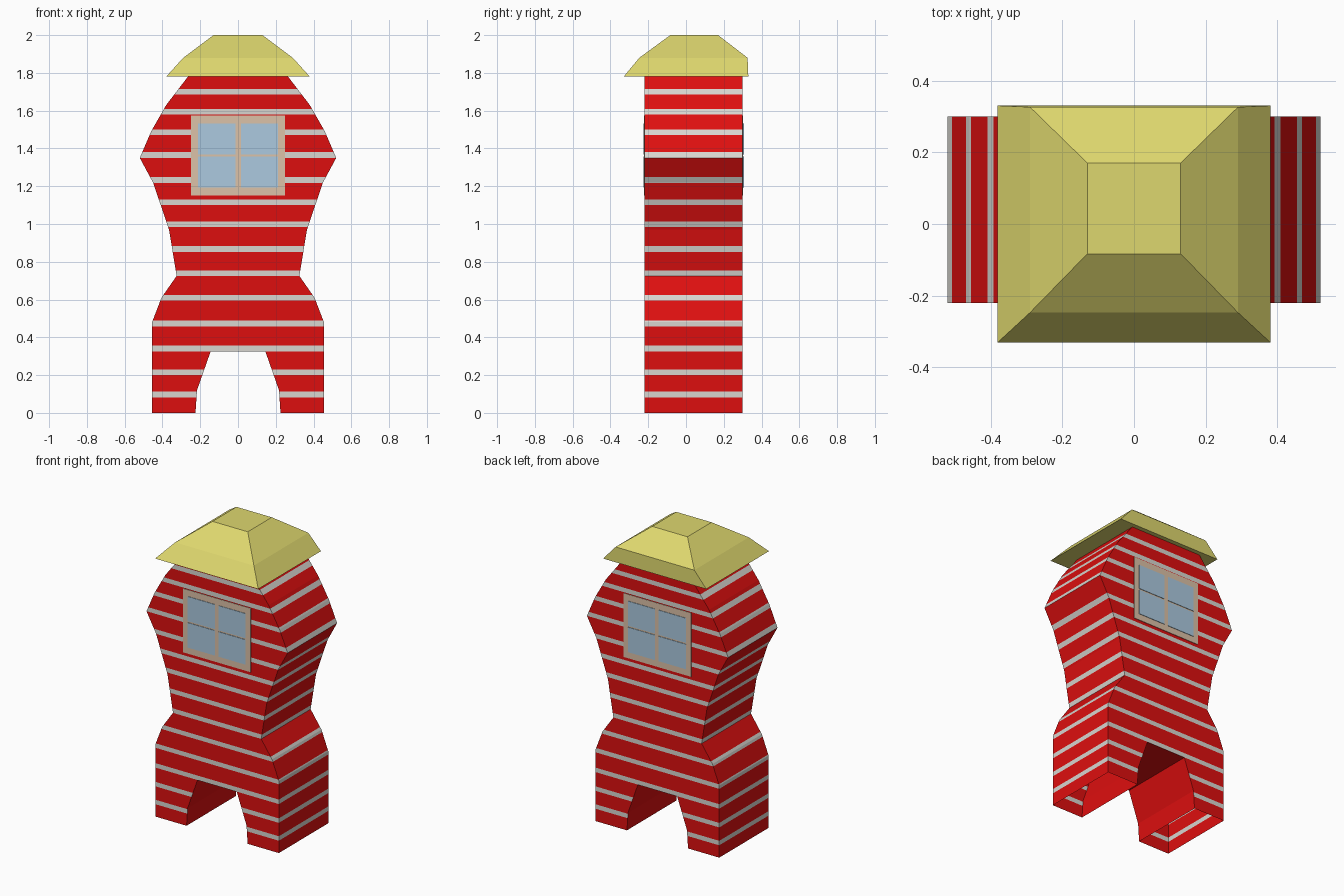
import bpy, bmesh

if "Cube" in bpy.data.objects:
    bpy.data.objects.remove(bpy.data.objects["Cube"])


def material(name, r, g, b):
    lin = [((c / 255 + 0.055) / 1.055) ** 2.4 if c > 10 else c / 255 / 12.92 for c in (r, g, b)]
    m = bpy.data.materials.new(name)
    m.diffuse_color = (*lin, 1)
    m.use_nodes = True
    m.node_tree.nodes["Principled BSDF"].inputs["Base Color"].default_value = m.diffuse_color
    return m


RED = material("red siding", 222, 15, 15)
GREY = material("light grey stripe", 216, 214, 208)
YELLOW = material("yellow roof", 222, 215, 110)
TAN = material("tan frame", 220, 194, 168)
BLUE = material("blue glass", 172, 202, 224)


def finish(name, bm, mats):
    bmesh.ops.remove_doubles(bm, verts=bm.verts, dist=1e-5)
    bmesh.ops.recalc_face_normals(bm, faces=bm.faces)
    me = bpy.data.meshes.new(name)
    bm.to_mesh(me)
    bm.free()
    for m in mats:
        me.materials.append(m)
    ob = bpy.data.objects.new(name, me)
    bpy.context.collection.objects.link(ob)
    return ob


def quad(bm, pts, mat=0):
    f = bm.faces.new([bm.verts.new(p) for p in pts])
    f.material_index = mat


def width(profile, z):
    for (x0, z0), (x1, z1) in zip(profile, profile[1:]):
        if z0 - 1e-6 <= z <= z1 + 1e-6:
            return x0 + (x1 - x0) * (z - z0) / (z1 - z0)


# Tower body: mirrored half profile, open underneath, sliced into stripe rows
Y0, Y1 = -0.22, 0.30
OUTER = [(0.455, 0), (0.455, 0.48), (0.405, 0.61), (0.325, 0.725), (0.365, 0.97),
         (0.45, 1.22), (0.52, 1.35), (0.46, 1.49), (0.38, 1.63), (0.265, 1.78)]
ARCH = [(0.225, 0), (0.217, 0.12), (0.145, 0.325)]
STRIPES = [0.097, 0.216, 0.341, 0.473, 0.61, 0.74, 0.868, 0.998,
           1.115, 1.233, 1.365, 1.485, 1.595, 1.70]
levels = {z for _, z in OUTER + ARCH}
for s in STRIPES:
    levels |= {round(s - 0.015, 4), round(s + 0.015, 4)}
levels = sorted(levels)
bm = bmesh.new()
for a, b in zip(levels, levels[1:]):
    mat = int(any(abs((a + b) / 2 - s) < 0.015 for s in STRIPES))
    xa, xb = width(OUTER, a), width(OUTER, b)
    legs = b <= ARCH[-1][1] + 1e-6
    for s in (-1, 1):
        ia, ib = (width(ARCH, a), width(ARCH, b)) if legs else (0, 0)
        for y in (Y0, Y1):
            quad(bm, [(s * ia, y, a), (s * xa, y, a), (s * xb, y, b), (s * ib, y, b)], mat)
        quad(bm, [(s * xa, Y0, a), (s * xa, Y1, a), (s * xb, Y1, b), (s * xb, Y0, b)], mat)
        if legs:
            quad(bm, [(s * ia, Y0, a), (s * ia, Y1, a), (s * ib, Y1, b), (s * ib, Y0, b)])
xt, zt = ARCH[-1]
quad(bm, [(-xt, Y0, zt), (xt, Y0, zt), (xt, Y1, zt), (-xt, Y1, zt)])
finish("tower_body", bm, [RED, GREY])

# Hipped roof: stacked rectangles (half width, front y, back y, z)
rings = [(0.38, -0.33, 0.33, 1.78), (0.29, -0.247, 0.326, 1.88), (0.13, -0.083, 0.17, 2.0)]
loops = [[(-x, f, z), (x, f, z), (x, k, z), (-x, k, z)] for x, f, k, z in rings]
bm = bmesh.new()
for lo, hi in zip(loops, loops[1:]):
    for i in range(4):
        j = (i + 1) % 4
        quad(bm, [lo[i], lo[j], hi[j], hi[i]])
quad(bm, loops[0])
quad(bm, loops[-1])
finish("roof", bm, [YELLOW])


def plate(name, x0, x1, z0, z1, wall, sign, thick, mat):
    bm = bmesh.new()
    bmesh.ops.create_cube(bm, size=1)
    for v in bm.verts:
        v.co = (x1 if v.co.x > 0 else x0,
                wall + sign * (thick if v.co.y * sign > 0 else -0.001),
                z1 if v.co.z > 0 else z0)
    finish(name, bm, [mat])


# Windows on the front and back walls: frame plate with four panes
for side, wall, sign in (("front", Y0, -1), ("back", Y1, 1)):
    plate(side + "_window_frame", -0.25, 0.25, 1.15, 1.575, wall, sign, 0.003, TAN)
    for px, (x0, x1) in (("left", (-0.213, -0.012)), ("right", (0.015, 0.213))):
        for pz, (z0, z1) in (("lower", (1.192, 1.358)), ("upper", (1.368, 1.532))):
            plate(f"{side}_{pz}_{px}_pane", x0, x1, z0, z1, wall, sign, 0.006, BLUE)
